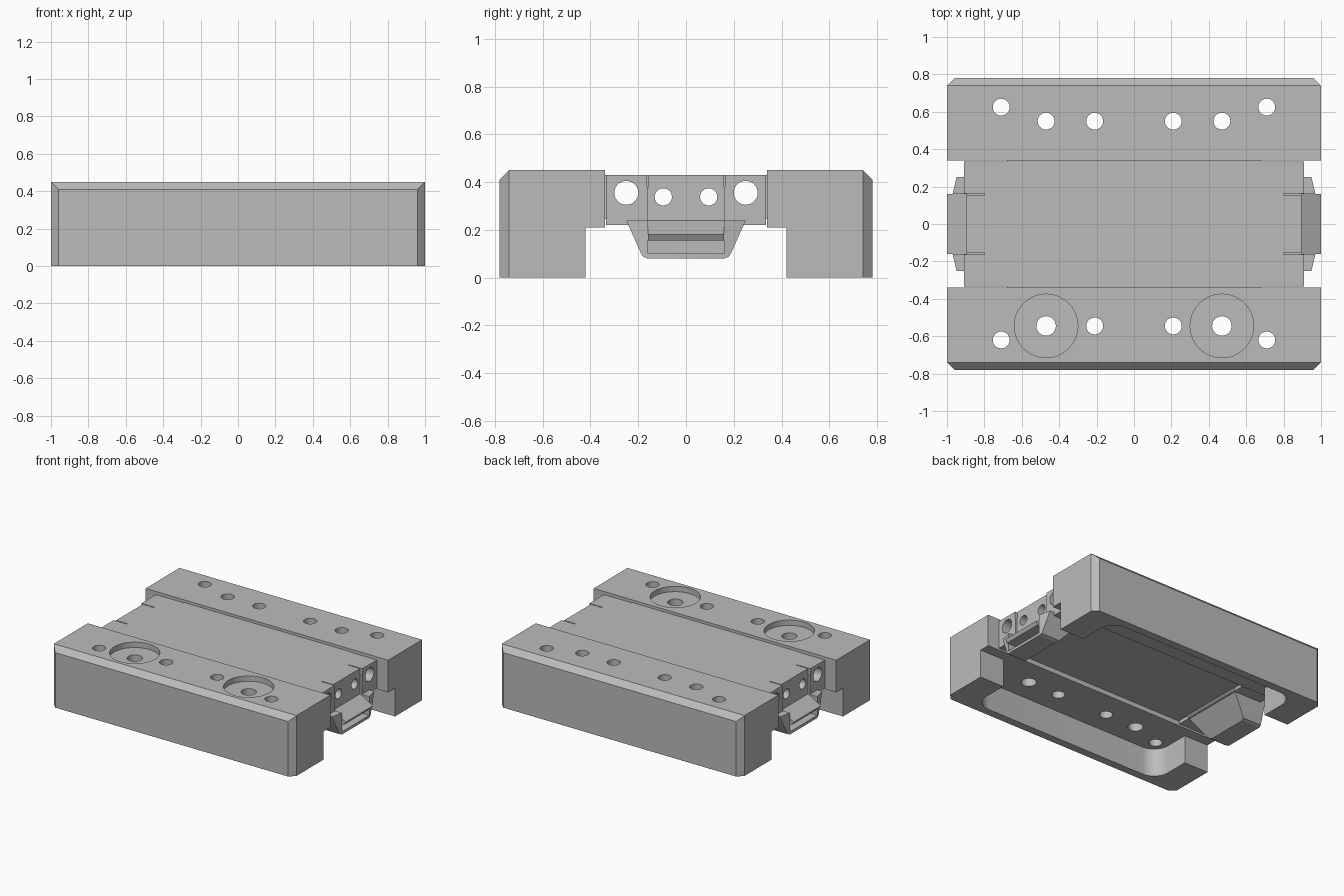
import bpy, bmesh, math
from mathutils import Vector

if "Cube" in bpy.data.objects:
    bpy.data.objects.remove(bpy.data.objects["Cube"])

grey = bpy.data.materials.new("machined_grey")
grey.use_nodes = True
grey.diffuse_color = (0.5, 0.5, 0.5, 1)
grey.node_tree.nodes["Principled BSDF"].inputs["Base Color"].default_value = (0.5, 0.5, 0.5, 1)


def prism(name, outline, axis, lo, hi):
    """Extrude an outline along x (y,z points), y (x,z points) or z (x,y points)."""
    place = {"x": lambda u, v, w: (w, u, v),
             "y": lambda u, v, w: (u, w, v),
             "z": lambda u, v, w: (u, v, w)}[axis]
    bm = bmesh.new()
    rings = [[bm.verts.new(place(u, v, w)) for u, v in outline] for w in (lo, hi)]
    n = len(outline)
    bm.faces.new(rings[0])
    bm.faces.new(rings[1])
    for i in range(n):
        j = (i + 1) % n
        bm.faces.new((rings[0][i], rings[0][j], rings[1][j], rings[1][i]))
    bmesh.ops.recalc_face_normals(bm, faces=bm.faces)
    mesh = bpy.data.meshes.new(name)
    bm.to_mesh(mesh)
    bm.free()
    mesh.materials.append(grey)
    obj = bpy.data.objects.new(name, mesh)
    bpy.context.collection.objects.link(obj)
    return obj


def rect(u0, u1, v0, v1):
    return [(u0, v0), (u1, v0), (u1, v1), (u0, v1)]


def circle(u, v, r, n=40):
    return [(u + r * math.cos(2 * math.pi * i / n), v + r * math.sin(2 * math.pi * i / n))
            for i in range(n)]


def combine(obj, other, operation="DIFFERENCE"):
    """Apply a boolean and discard the helper."""
    mod = obj.modifiers.new("boolean", "BOOLEAN")
    mod.object, mod.operation, mod.solver = other, operation, "EXACT"
    other.hide_render = True
    bpy.context.view_layer.update()
    result = bpy.data.meshes.new_from_object(
        obj.evaluated_get(bpy.context.evaluated_depsgraph_get()))
    obj.modifiers.clear()
    obj.data = result
    bpy.data.objects.remove(other)


def flip(points, s):
    return [(u, v * s) for u, v in points]


def rail(name, s, holes):
    # Stepped cross-section with a chamfered outer top edge
    section = [(0.42, 0), (0.78, 0), (0.78, 0.41), (0.74, 0.45), (0.34, 0.45),
               (0.34, 0.21), (0.42, 0.21)]
    body = prism(name, [(y * s, z) for y, z in section], "x", -1, 1)
    # Chamfered outer corners
    plan = [(-1, 0.2), (1, 0.2), (1, 0.74), (0.96, 0.78), (-0.96, 0.78), (-1, 0.74)]
    combine(body, prism("corner_trim", flip(plan, s), "z", -0.1, 0.6), "INTERSECT")
    # Underside pocket, open inwards, with rounded outer corners
    r = 0.12
    arc = [(0.68 + r * math.cos(a), 0.60 + r * math.sin(a))
           for a in [math.pi / 2 * i / 10 for i in range(11)]]
    pocket = [(-0.8, 0.2), (0.8, 0.2)] + arc + [(-x, y) for x, y in reversed(arc)]
    combine(body, prism("pocket", flip(pocket, s), "z", -0.1, 0.21))
    # Mirrored pairs of vertical holes
    for x, y, radius, bottom in holes:
        for side in (-1, 1):
            combine(body, prism("hole", circle(x * side, y, radius), "z", bottom, 0.6))
    return body


parts = []
parts.append(rail("back_rail", 1, [(0.71, 0.625, 0.045, -0.1), (0.47, 0.55, 0.045, -0.1),
                                   (0.21, 0.55, 0.045, -0.1)]))
parts.append(rail("front_rail", -1, [(0.71, -0.62, 0.045, -0.1), (0.47, -0.545, 0.17, 0.41),
                                     (0.47, -0.545, 0.052, -0.1), (0.21, -0.545, 0.045, -0.1)]))

# Central plate: full width in the middle, slightly narrower at both ends
half = [(0.68, -0.34), (0.68, -0.335), (0.91, -0.335), (0.91, -0.16), (0.895, -0.16)]
right_edge = half + [(x, -y) for x, y in reversed(half)]
plate = prism("centre_plate", right_edge + [(-x, -y) for x, y in right_edge], "z", 0.22, 0.43)
combine(plate, prism("underside_relief", rect(-0.68, 0.68, -0.4, 0.4), "z", 0.1, 0.245))
for side in (-1, 1):
    for y in (-0.16, 0.16):
        x0, x1 = sorted((0.8 * side, 1.1 * side))
        combine(plate, prism("slit", rect(x0, x1, y - 0.004, y + 0.004), "z", 0.38, 0.5))
# Lengthwise bores
for y, z, r in ((0.25, 0.355, 0.05), (0.095, 0.338, 0.036)):
    for side in (-1, 1):
        combine(plate, prism("bore", circle(y * side, z, r), "x", -1.2, 1.2))
parts.append(plate)

# End clips: tapered housing with a slot and a sloping lip
for side, label in ((1, "left"), (-1, "right")):
    flank = [(0.25, 0.24), (0.19, 0.105), (0.18, 0.088), (0.16, 0.08)]
    section = flank + [(-y, z) for y, z in reversed(flank)]
    clip = prism(label + "_clip", section, "x", 0.67, 1.05)
    for v in clip.data.vertices:
        if v.co.x < 0.8:
            v.co.x += 0.15 * (0.24 - v.co.z) / 0.16
    nose = [(0.5, -0.3), (0.935, -0.3), (0.95, -0.245), (0.97, -0.16)]
    combine(clip, prism("nose_trim", nose + [(x, -y) for x, y in reversed(nose)],
                        "z", 0, 0.4), "INTERSECT")
    combine(clip, prism("slot", rect(0.895, 1.2, -0.16, 0.16), "z", 0.10, 0.3))
    lip = prism(label + "_lip", [(0.88, 0.24), (0.895, 0.24), (1.0, 0.18), (0.985, 0.155),
                                 (0.88, 0.155)], "y", -0.16, 0.16)
    for obj in (clip, lip):
        if side < 0:
            for v in obj.data.vertices:
                v.co.x = -v.co.x
            obj.data.flip_normals()
        parts.append(obj)

# Smooth bores and rounded corners, keep machined edges crisp
bpy.ops.object.select_all(action="DESELECT")
for obj in parts:
    obj.select_set(True)
bpy.context.view_layer.objects.active = parts[0]
bpy.ops.object.shade_smooth_by_angle(angle=math.radians(20))
